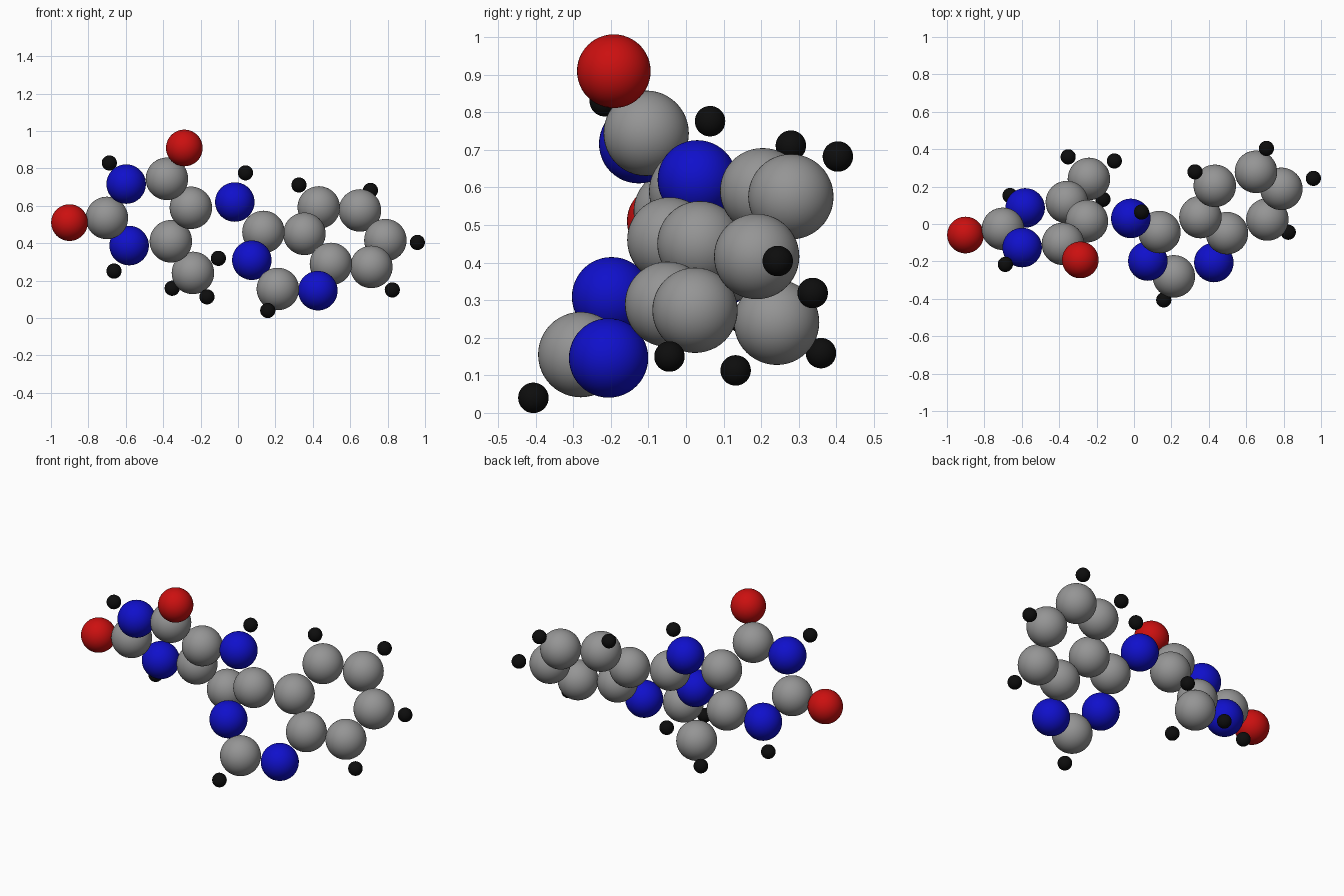
import bpy

# Ball model of a molecule: radius, colour and centres per element
ELEMENTS = {
    "carbon": (0.1135, (0.3, 0.3, 0.3, 1), [
        # left ring and its methyl
        (-0.703, -0.027, 0.537), (-0.382, -0.107, 0.746), (-0.254, 0.014, 0.591),
        (-0.361, 0.116, 0.412), (-0.243, 0.24, 0.243),
        # fused right rings
        (0.134, -0.044, 0.462), (0.211, -0.281, 0.157), (0.495, -0.05, 0.291),
        (0.353, 0.036, 0.452), (0.43, 0.203, 0.593), (0.65, 0.278, 0.577),
        (0.786, 0.187, 0.418), (0.711, 0.023, 0.275)]),
    "nitrogen": (0.1055, (0.005, 0.005, 0.6, 1), [
        (-0.60, -0.127, 0.718), (-0.584, 0.085, 0.389), (-0.019, 0.029, 0.622),
        (0.072, -0.199, 0.311), (0.425, -0.207, 0.148)]),
    "oxygen": (0.098, (0.6, 0.005, 0.005, 1), [
        (-0.903, -0.06, 0.512), (-0.289, -0.193, 0.911)]),
    "hydrogen": (0.0405, (0.004, 0.004, 0.004, 1), [
        (-0.69, -0.217, 0.831), (-0.665, 0.151, 0.253), (-0.354, 0.358, 0.161),
        (-0.168, 0.131, 0.115), (-0.107, 0.336, 0.321), (0.038, 0.063, 0.778),
        (0.157, -0.407, 0.042), (0.324, 0.278, 0.713), (0.706, 0.403, 0.684),
        (0.957, 0.243, 0.406), (0.823, -0.045, 0.152)]),
}

for name, (radius, colour, centres) in ELEMENTS.items():
    # one shared ball mesh per element
    bpy.ops.mesh.primitive_uv_sphere_add(segments=48, ring_count=24, radius=radius)
    ball = bpy.context.object
    bpy.ops.object.shade_smooth()
    mat = bpy.data.materials.new(name + "_colour")
    mat.diffuse_color = colour
    ball.data.materials.append(mat)
    for i, centre in enumerate(centres):
        atom = ball
        if i:
            atom = ball.copy()
            bpy.context.collection.objects.link(atom)
        atom.name = f"{name}_atom_{i + 1}"
        x, y, z = centre
        atom.location = (x + 0.002, y + 0.001, z - 0.002)
